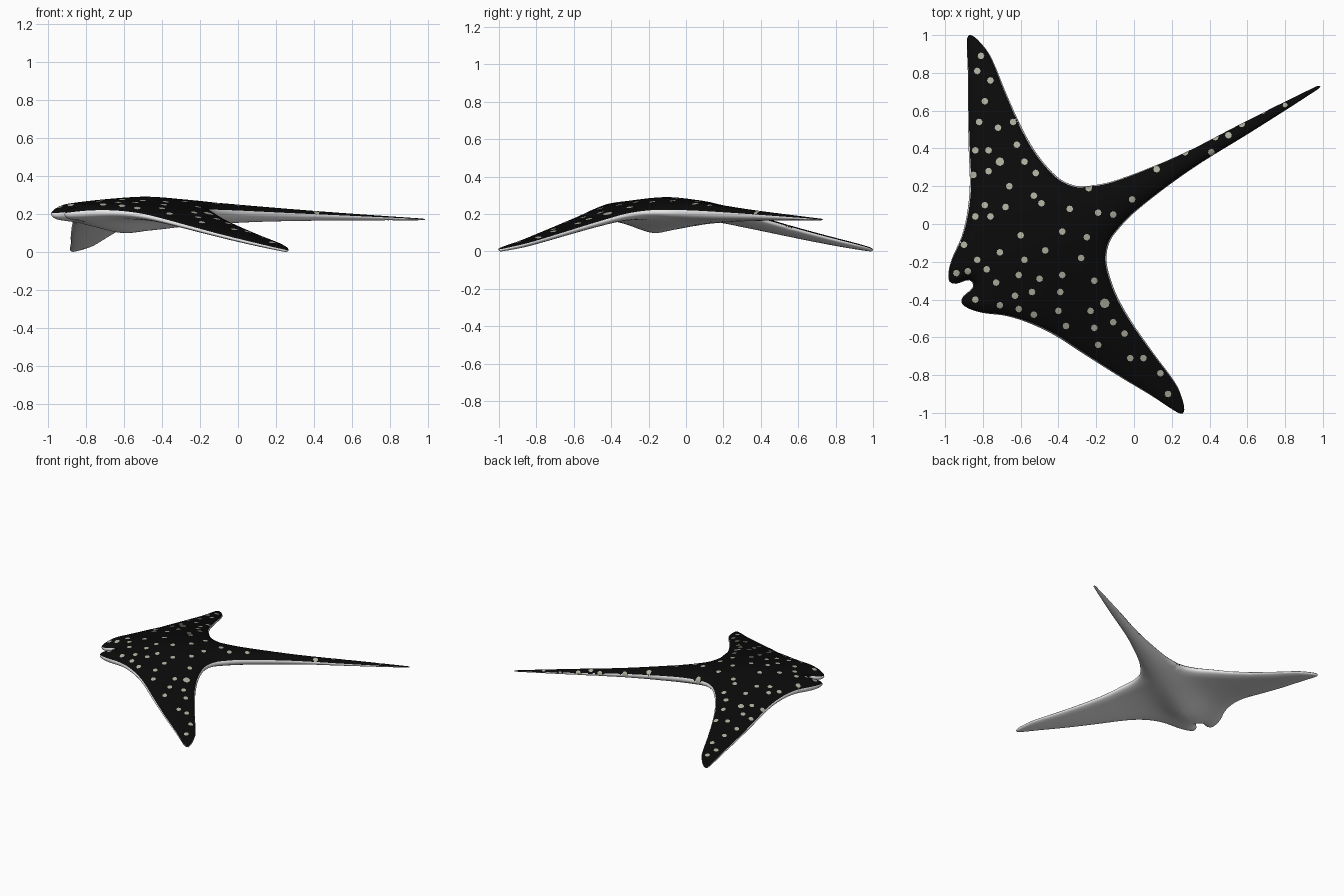
import bpy
import math
from mathutils import Vector
from mathutils.geometry import delaunay_2d_cdt, interpolate_bezier

if "Cube" in bpy.data.objects:
    bpy.data.objects.remove(bpy.data.objects["Cube"])

# Local frame: u runs from nose to tail, v runs out along the wing
ANGLE, ORIGIN = math.radians(29.5), Vector((-0.305, 0.0))
C, S = math.cos(ANGLE), math.sin(ANGLE)


def to_world(u, v):
    return ORIGIN.x + u * C - v * S, ORIGIN.y + u * S + v * C


def to_local(x, y):
    x, y = x - ORIGIN.x, y - ORIGIN.y
    return x * C + y * S, -x * S + y * C


def material(name, rgb):
    m = bpy.data.materials.new(name)
    m.diffuse_color = (*rgb, 1)
    m.use_nodes = True
    m.node_tree.nodes["Principled BSDF"].inputs["Base Color"].default_value = m.diffuse_color
    return m


def curve(table, x):
    """Smooth interpolation through (x, value) pairs."""
    n = len(table)
    if x <= table[0][0]:
        return table[0][1]
    if x >= table[-1][0]:
        return table[-1][1]
    i = max(k for k in range(n - 1) if table[k][0] <= x)

    def slope(k):
        a, b = table[max(k - 1, 0)], table[min(k + 1, n - 1)]
        return (b[1] - a[1]) / (b[0] - a[0])
    h = table[i + 1][0] - table[i][0]
    t = (x - table[i][0]) / h
    return ((2*t**3 - 3*t*t + 1) * table[i][1] + (t**3 - 2*t*t + t) * h * slope(i)
            + (3*t*t - 2*t**3) * table[i + 1][1] + (t**3 - t*t) * h * slope(i + 1))


# Half outline, from tail tip round the wing to the mouth
HALF = [(1.485, 0), (1.47, .008), (1.06, .031), (.72, .044), (.50, .066), (.29, .10), (.19, .13),
        (.11, .167), (.054, .228), (.024, .30), (.0, .437), (.0, .597), (.018, .79),
        (.042, .998), (.03, 1.09), (.013, 1.137), (-.004, 1.15), (-.025, 1.133),
        (-.106, .98), (-.205, .805), (-.30, .628), (-.393, .452), (-.48, .329),
        (-.565, .239), (-.66, .168), (-.712, .115), (-.735, .065), (-.71, .038),
        (-.67, .03), (-.64, .02), (-.632, 0)]
# Height and edge-rounding profiles
TOP = [(-.74, .22), (-.6, .262), (-.4, .285), (-.2, .295), (0, .282), (.2, .265),
       (.5, .242), (1, .208), (1.48, .179)]
BOTTOM = [(-.74, .178), (-.55, .145), (-.35, .104), (-.2, .115), (0, .135), (.2, .15),
          (.5, .163), (1, .17), (1.48, .171)]
EDGE = [(-.74, .2), (.2, .205), (.5, .2), (1, .188), (1.48, .175)]
WING = [(0, .215), (.2, .215), (.35, .198), (.5, .163), (.77, .096), (.965, .05), (1.15, .012)]
THICK = [(0, .04), (.3, .036), (.6, .028), (1, .018), (1.15, .01)]
ROUND_U = [(-.74, .04), (-.6, .08), (-.4, .14), (.1, .13), (.3, .09), (.5, .062),
           (1, .032), (1.48, .01)]
ROUND_V = [(0, .2), (.4, .15), (.8, .1), (1, .065), (1.1, .03), (1.15, .015)]

# Smooth the half outline with bezier spans, then mirror it
pts = [Vector(p) for p in HALF]
half = []
for i in range(len(pts) - 1):
    a, b = pts[i], pts[i + 1]
    length = (b - a).length
    da = (b - pts[i - 1]).normalized() if i else (b - a).normalized()
    db = (pts[i + 2] - a).normalized() if i + 2 < len(pts) else (b - a).normalized()
    span = interpolate_bezier(a, a + da * length / 3, b - db * length / 3, b,
                              max(3, round(length / .018) + 1))
    half += [Vector(p[:2]) for p in span[:-1]]
half.append(pts[-1])
outline = half + [Vector((p.x, -p.y)) for p in reversed(half[1:-1])]
segments = [(a.x, a.y, b.x - a.x, b.y - a.y) for a, b in zip(half, half[1:])]


def edge_distance(u, v):
    v, best = abs(v), 9.0
    for ax, ay, dx, dy in segments:
        px, py = u - ax, v - ay
        t = min(1.0, max(0.0, (px * dx + py * dy) / (dx * dx + dy * dy)))
        best = min(best, (px - t * dx) ** 2 + (py - t * dy) ** 2)
    return math.sqrt(best)


def inside(u, v):
    hit = False
    for i, b in enumerate(outline):
        a = outline[i - 1]
        if (a.y > v) != (b.y > v) and u < a.x + (v - a.y) * (b.x - a.x) / (b.y - a.y):
            hit = not hit
    return hit


def rounding(u, v):
    return min(curve(ROUND_U, u), curve(ROUND_V, abs(v)))


def heights(u, v, d):
    v = abs(v)
    body, keel = math.exp(-(v / .2) ** 2), math.exp(-(v / .13) ** 2)
    wing, thick = curve(WING, v), curve(THICK, v)
    edge = curve(EDGE, u) * body + wing * (1 - body)
    top = curve(TOP, u) * body + (wing + thick) * (1 - body)
    low = curve(BOTTOM, u) * keel + (wing - thick) * (1 - keel)
    w = math.sqrt(max(0, 1 - (1 - min(d / rounding(u, v), 1)) ** 2))
    return edge + (top - edge) * w, edge + (low - edge) * w


# Spots on the back
SPOTS = [(-.81, .89), (-.83, .81), (-.76, .76), (-.79, .65), (-.82, .54), (-.72, .51),
         (-.64, .54), (-.62, .42), (-.84, .39), (-.77, .39), (-.71, .33), (-.58, .33),
         (-.52, .27), (-.85, .26), (-.77, .28), (-.66, .2), (-.39, .29), (-.24, .19),
         (-.53, .15), (-.79, .1), (-.68, .09), (-.49, .11), (-.84, .04), (-.76, .04),
         (-.6, -.06), (-.38, -.04), (-.34, .08), (-.19, .06), (-.11, .05), (-.01, .13),
         (-.25, -.07), (-.9, -.11), (-.83, -.19), (-.71, -.15), (-.58, -.19), (-.47, -.14),
         (-.28, -.18), (-.94, -.26), (-.88, -.25), (-.78, -.24), (-.73, -.31), (-.61, -.27),
         (-.5, -.29), (-.38, -.27), (-.21, -.3), (-.63, -.38), (-.54, -.36), (-.39, -.36),
         (-.84, -.4), (-.71, -.43), (-.61, -.45), (-.53, -.48), (-.4, -.46), (-.23, -.46),
         (-.155, -.42), (-.36, -.54), (-.21, -.55), (-.11, -.52), (-.05, -.58), (-.19, -.64),
         (-.02, -.71), (.05, -.71), (.14, -.79), (.18, -.9), (.12, .29), (.27, .38),
         (.41, .38), (.43, .46), (.5, .47), (.57, .53), (.68, .6), (.8, .63)]
BIG = {(-.155, -.42): .026, (-.71, .33): .023, (.8, .63): .013}
spots = [(*to_local(*p), BIG.get(p, .018)) for p in SPOTS]

# Flat layout: outline and spot edges, offset rings, spine and grid
verts = list(outline)
edges = [(i, (i + 1) % len(outline)) for i in range(len(outline))]
for su, sv, r in spots:
    first = len(verts)
    for k in range(8):
        a = math.tau * (k + .5) / 8
        verts.append(Vector((su + r * math.cos(a), sv + r * math.sin(a))))
        edges.append((first + k, first + (k + 1) % 8))


def add_point(u, v):
    if all((u - su) ** 2 + (v - sv) ** 2 > (r * 1.25) ** 2 for su, sv, r in spots):
        verts.append(Vector((u, v)))


for i, p in enumerate(outline):
    t = (outline[(i + 1) % len(outline)] - outline[i - 1]).normalized()
    for k in (.05, .16, .35, .6, .85):
        d = k * rounding(p.x, p.y)
        u, v = p.x - t.y * d, p.y + t.x * d
        if edge_distance(u, v) > .93 * d:
            add_point(u, v)
for i in range(70):
    add_point(-.6 + i * .03, 0)
for i in range(-22, 20):
    for j in range(-34, 35):
        u, v = i * .033 + .004, j * .033 + .007
        if edge_distance(u, v) > .9 * rounding(u, v) and inside(u, v):
            add_point(u, v)

flat, _, tris, *_ = delaunay_2d_cdt(verts, edges, [], 0, 1e-6)

# Raise the layout into an upper and a lower skin sharing the rim
coords, up, down, rim = [], [], [], []
for p in flat:
    d = edge_distance(p.x, p.y)
    d = 0 if d < 2e-5 else d
    hi, lo = heights(p.x, p.y, d)
    x, y = to_world(p.x, p.y)
    rim.append(d / rounding(p.x, p.y))
    up.append(len(coords))
    coords.append((x, y, hi))
    if d:
        coords.append((x, y, lo))
    down.append(len(coords) - 1)

faces, colours = [], []
for t in tris:
    c = (flat[t[0]] + flat[t[1]] + flat[t[2]]) / 3
    if not inside(c.x, c.y):
        continue
    spotted = any((c.x - su) ** 2 + (c.y - sv) ** 2 < (.93 * r) ** 2 for su, sv, r in spots)
    pale = sum(rim[i] for i in t) / 3 < .045
    faces.append([up[i] for i in t])
    colours.append(2 if spotted else 1 if pale else 0)
    low = [down[i] for i in reversed(t)]
    if set(low) != set(faces[-1]):
        faces.append(low)
        colours.append(1)

ground = min(c[2] for c in coords)
mesh = bpy.data.meshes.new("ray_body")
mesh.from_pydata([(x, y, z - ground) for x, y, z in coords], [], faces)
for m in (material("black_back", (.003, .003, .003)), material("white_belly", (.8, .8, .8)),
          material("pale_spots", (.42, .42, .34))):
    mesh.materials.append(m)
for poly, c in zip(mesh.polygons, colours):
    poly.material_index = c
    poly.use_smooth = True
mesh.update()
body = bpy.data.objects.new("ray_body", mesh)
bpy.context.collection.objects.link(body)
